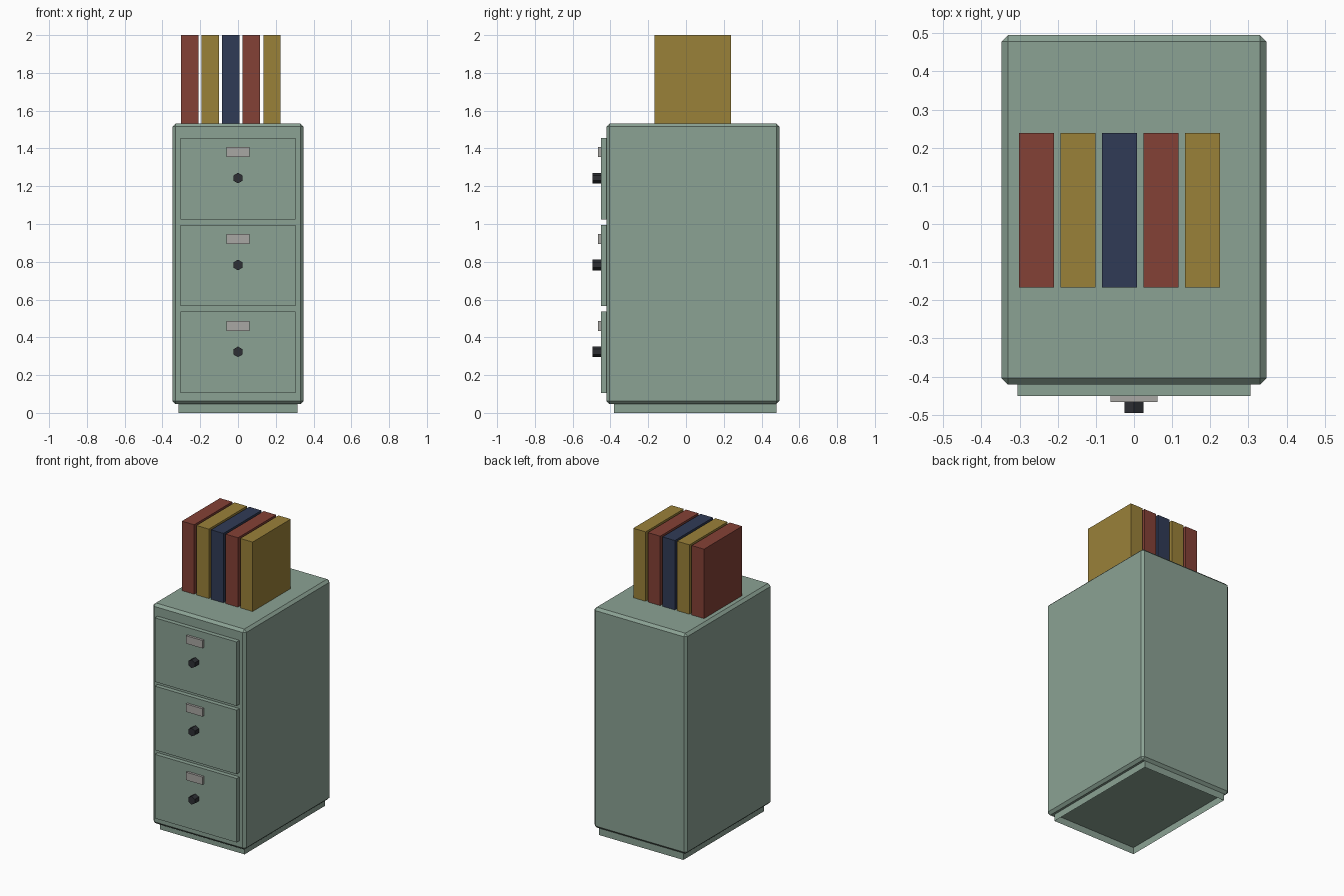
import bpy, bmesh, math

if "Cube" in bpy.data.objects:
    bpy.data.objects.remove(bpy.data.objects["Cube"])


def material(name, rgb):
    m = bpy.data.materials.new(name)
    lin = [(c / 255 / 12.92) if c < 10 else ((c / 255 + 0.055) / 1.055) ** 2.4 for c in rgb]
    m.diffuse_color = (*lin, 1)
    m.use_nodes = True
    m.node_tree.nodes["Principled BSDF"].inputs["Base Color"].default_value = m.diffuse_color
    return m


GREEN = material("green_paint", (139, 162, 148))
METAL = material("label_metal", (168, 167, 163))
BLACK = material("dark_knob", (45, 47, 52))
RED = material("red_cover", (132, 65, 54))
GOLD = material("gold_cover", (154, 129, 57))
NAVY = material("navy_cover", (48, 59, 86))


def box(name, x, y, z, mat, bevel=0, open_ends=False):
    """Box from (min, max) ranges, optionally chamfered or without top and bottom."""
    bm = bmesh.new()
    bmesh.ops.create_cube(bm, size=1)
    for v in bm.verts:
        v.co = [r[0] if c < 0 else r[1] for r, c in zip((x, y, z), v.co)]
    bm.normal_update()
    if open_ends:
        ends = [f for f in bm.faces if abs(f.normal.z) > 0.5]
        bmesh.ops.delete(bm, geom=ends, context='FACES_ONLY')
    if bevel:
        bmesh.ops.bevel(bm, geom=bm.edges[:], offset=bevel, segments=1, affect='EDGES')
    mesh = bpy.data.meshes.new(name)
    bm.to_mesh(mesh)
    bm.free()
    mesh.materials.append(mat)
    ob = bpy.data.objects.new(name, mesh)
    bpy.context.collection.objects.link(ob)
    return ob


# Cabinet body and open plinth
box("cabinet_body", (-0.347, 0.347), (-0.421, 0.495), (0.046, 1.532), GREEN, bevel=0.017)
box("plinth", (-0.315, 0.315), (-0.38, 0.478), (0, 0.046), GREEN, open_ends=True)

# Three drawers, each with a label holder and a hexagonal knob
for i in range(3):
    z = 0.105 + 0.46 * i
    box(f"drawer_front_{i + 1}", (-0.305, 0.305), (-0.451, -0.421), (z, z + 0.431), GREEN)
    box(f"label_holder_{i + 1}", (-0.062, 0.062), (-0.467, -0.451), (z + 0.329, z + 0.382), METAL)
    bpy.ops.mesh.primitive_cylinder_add(vertices=6, radius=0.028, depth=0.044,
                                        location=(0, -0.473, z + 0.218),
                                        rotation=(math.pi / 2, 0, 0))
    knob = bpy.context.object
    knob.name = f"knob_{i + 1}"
    knob.data.materials.append(BLACK)

# Row of binders on top
for i, mat in enumerate((RED, GOLD, NAVY, RED, GOLD)):
    x = -0.302 + 0.109 * i
    box(f"binder_{i + 1}", (x, x + 0.092), (-0.167, 0.239), (1.532, 2.0), mat)
